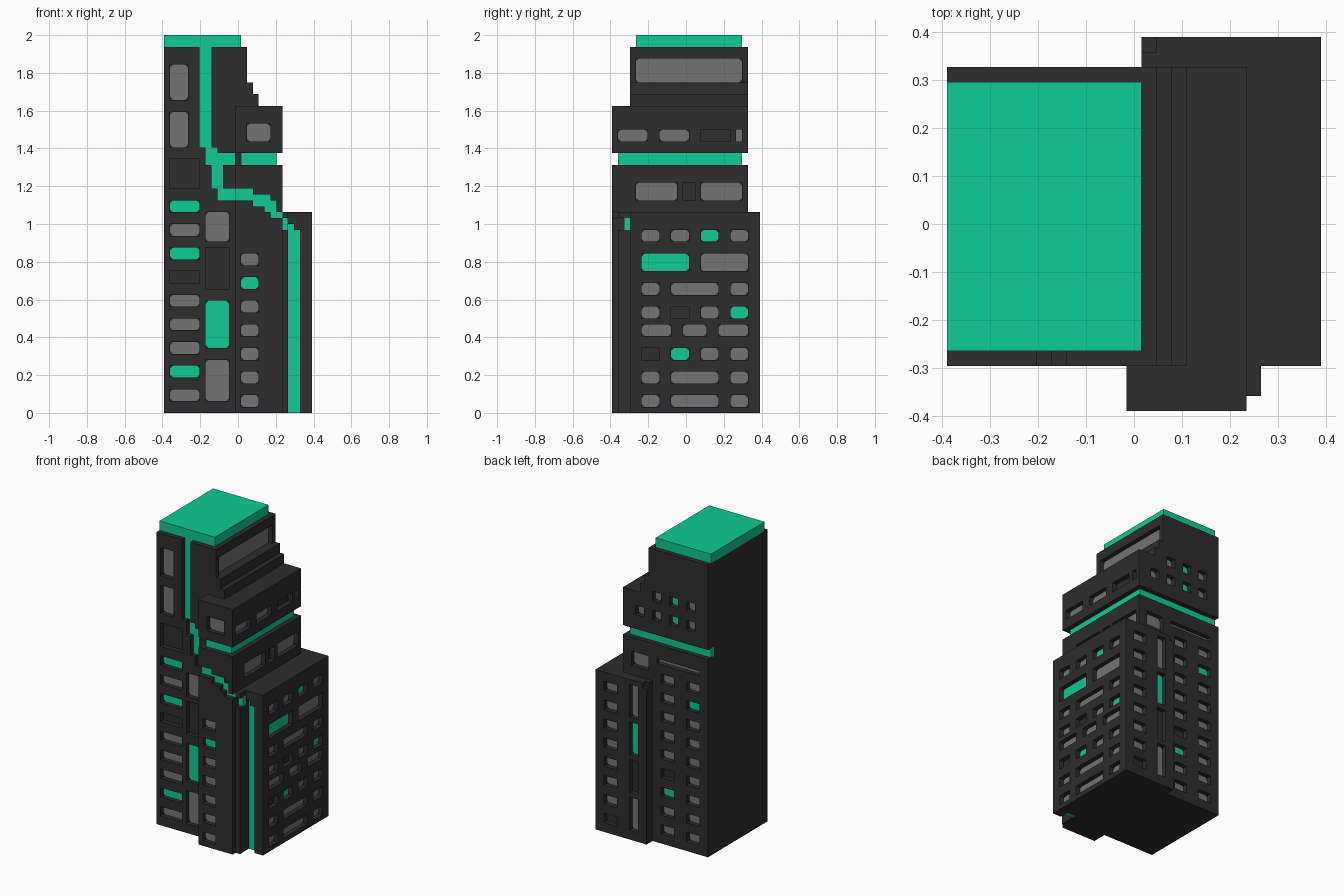
import bpy, bmesh

if "Cube" in bpy.data.objects:
    bpy.data.objects.remove(bpy.data.objects["Cube"])

# Everything sits on a 25 x 25 x 64 block grid, one block = 1/32 unit
U = 1 / 32
WALL, STRIPE, BAND, ROOF = 1, 2, 3, 4
grid = {}


def mat(name, rgb):
    m = bpy.data.materials.new(name)
    m.diffuse_color = (*rgb, 1)
    m.use_nodes = True
    m.node_tree.nodes["Principled BSDF"].inputs["Base Color"].default_value = m.diffuse_color
    return m


DARK = mat("charcoal", (0.026, 0.026, 0.026))
GREY = mat("window grey", (0.174, 0.174, 0.174))
GREEN = mat("bright green", (0.0044, 0.604, 0.305))


def pos(p):
    return [(p[0] - 12.5) * U, (p[1] - 12.5) * U, p[2] * U]


def fill(kind, x0, x1, y0, y1, z0, z1):
    for x in range(x0, x1):
        for y in range(y0, y1):
            for z in range(z0, z1):
                if kind:
                    grid[x, y, z] = kind
                else:
                    grid.pop((x, y, z), None)


def recess(axis, sign, u, z, kind=WALL):
    """Remove the outermost block of a wall, colour the one behind, return floor plane."""
    for d in (range(24, -1, -1) if sign > 0 else range(25)):
        key = (d, u, z) if axis == 0 else (u, d, z)
        if key in grid:
            del grid[key]
            behind = list(key)
            behind[axis] -= sign
            grid[tuple(behind)] = kind
            return d if sign > 0 else d + 1


# ---- Massing ----
fill(WALL, 0, 12, 3, 23, 0, 62)      # main tower
fill(WALL, 0, 14, 3, 23, 52, 62)     # tower top
fill(WALL, 0, 15, 3, 23, 52, 56)     # setback steps
fill(WALL, 0, 16, 3, 23, 52, 54)
fill(WALL, 12, 20, 0, 23, 0, 42)     # projecting front box
fill(WALL, 12, 20, 0, 23, 44, 52)    # overhanging upper box
fill(WALL, 20, 21, 1, 3, 0, 34)      # small step beside front box
fill(WALL, 13, 25, 3, 25, 0, 34)     # low side block
fill(0, 13, 14, 24, 25, 33, 34)      # corner nick
fill(WALL, 12, 13, 3, 22, 42, 44)
fill(BAND, 13, 19, 1, 22, 42, 44)    # recessed green band
fill(0, 0, 20, 22, 23, 42, 44)
fill(BAND, 0, 19, 21, 22, 42, 44)
fill(ROOF, 0, 13, 4, 22, 62, 64)     # roof slab

# ---- Green line winding down the front (x0, x1, z0, z1) ----
path = [(6, 8, 45, 62), (7, 9, 44, 45), (7, 12, 42, 44), (8, 10, 38, 42),
        (9, 12, 36, 38), (12, 15, 36, 38), (15, 17, 35, 37), (17, 18, 34, 37),
        (18, 19, 33, 36), (19, 20, 33, 34), (20, 21, 31, 33), (21, 22, 31, 32),
        (21, 23, 0, 31)]
cells = {(x, z) for a, b, c, d in path for x in range(a, b) for z in range(c, d)}
for x, z in sorted(cells):
    recess(1, -1, x, z, STRIPE)

# ---- Windows: recesses with thin clipped-corner panes ----
panes = {"g": bmesh.new(), "G": bmesh.new()}


def window(face, u0, u1, z0, z1, colour="g"):
    axis, sign = {"front": (1, -1), "right": (0, 1), "back": (1, 1)}[face]
    for u in range(u0, u1):
        for z in range(z0, z1):
            d = recess(axis, sign, u, z)
    if colour == "d" or d is None:
        return
    c = 0.5
    ring = [(u0 + c, z0), (u1 - c, z0), (u1, z0 + c), (u1, z1 - c),
            (u1 - c, z1), (u0 + c, z1), (u0, z1 - c), (u0, z0 + c)]
    if u1 - u0 == 1 or z1 - z0 == 1:
        ring = [(u0, z0), (u1, z0), (u1, z1), (u0, z1)]
    d += sign * 0.06
    bm = panes[colour]
    f = bm.faces.new([bm.verts.new(pos((d, u, z) if axis == 0 else (u, d, z)))
                      for u, z in ring])
    f.normal_update()
    if f.normal[axis] * sign < 0:
        f.normal_flip()


def column(face, u0, u1, z0, colours, step=4, height=2):
    for k, c in enumerate(colours):
        window(face, u0, u1, z0 + step * k, z0 + step * k + height, c)


# front
column("front", 1, 6, 2, "gGgggdGgG")
window("front", 1, 6, 38, 43, "d")
column("front", 1, 4, 45, "gg", 8, 6)
for z0, z1, c in ((2, 9, "g"), (11, 19, "G"), (21, 28, "d"), (29, 34, "g")):
    window("front", 7, 11, z0, z1, c)
column("front", 13, 16, 1, "gggggGg")
window("front", 14, 18, 46, 49)

# right side: rows over four bays
A, B, C, D = (5, 8), (10, 13), (15, 18), (20, 23)
AB, BC, CD = (5, 13), (10, 18), (15, 23)
rows = [(1, 3, (A, BC, D), "ggg"), (5, 7, (A, BC, D), "ggg"),
        (9, 11, (A, B, C, D), "dGgg"), (13, 15, ((5, 10), (12, 16), (18, 23)), "ggg"),
        (16, 18, (A, B, C, D), "gdgG"), (20, 22, (A, BC, D), "ggg"),
        (24, 27, (AB, CD), "Gg"), (29, 31, (A, B, C, D), "ggGg"),
        (36, 39, ((4, 11), (12, 14), (15, 22)), "gdg"),
        (46, 48, ((1, 6), (8, 13), (15, 20), (21, 22)), "ggdg"),
        (56, 60, ((4, 22),), "g")]
for z0, z1, bays, colours in rows:
    for bay, c in zip(bays, colours):
        window("right", *bay, z0, z1, c)

# back
column("back", 20, 23, 2, "dggggggg")
column("back", 15, 17, 2, "gdGg", 8, 7)
column("back", 2, 5, 2, "gggggggGg")
column("back", 8, 11, 2, "ggGdggggg")
window("back", 2, 12, 38, 39)
window("back", 14, 18, 36, 39)
for x, colours in ((3, "gg"), (7, "GG"), (11, "gg"), (15, "g")):
    column("back", x, x + 2, 47, colours)


# ---- Turn blocks and panes into objects ----
def finish(bm, name, material):
    me = bpy.data.meshes.new(name)
    bm.to_mesh(me)
    bm.free()
    me.materials.append(material)
    bpy.context.collection.objects.link(bpy.data.objects.new(name, me))


def skin(kind, name, material):
    """Outer faces of all blocks of one kind, merged into large flat faces."""
    bm = bmesh.new()
    verts = {}
    for cell, k in grid.items():
        if k != kind:
            continue
        for a in range(3):
            for s in (-1, 1):
                nb = list(cell)
                nb[a] += s
                if tuple(nb) in grid:
                    continue
                quad = []
                for du, dv in ((0, 0), (1, 0), (1, 1), (0, 1))[::s]:
                    p = list(cell)
                    p[a] += s > 0
                    p[(a + 1) % 3] += du
                    p[(a + 2) % 3] += dv
                    p = tuple(p)
                    if p not in verts:
                        verts[p] = bm.verts.new(pos(p))
                    quad.append(verts[p])
                bm.faces.new(quad)
    bmesh.ops.dissolve_limit(bm, angle_limit=0.01, verts=bm.verts, edges=bm.edges)
    finish(bm, name, material)


skin(WALL, "building_walls", DARK)
skin(STRIPE, "winding_stripe", GREEN)
skin(BAND, "recessed_band", GREEN)
skin(ROOF, "roof_slab", GREEN)
finish(panes["g"], "grey_windows", GREY)
finish(panes["G"], "green_windows", GREEN)
